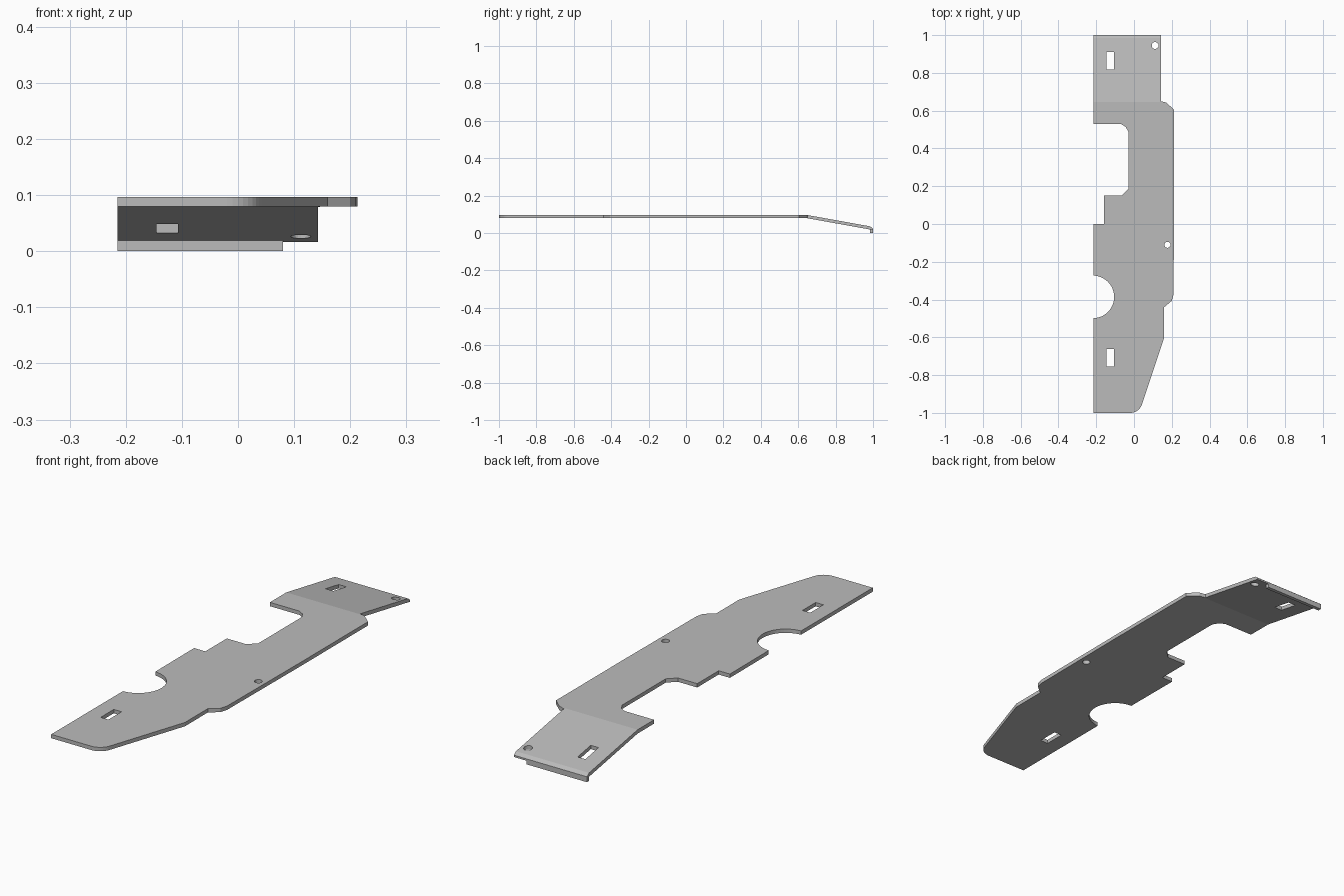
import bpy, bmesh, math
from mathutils import Vector

cube = bpy.data.objects.get("Cube")
if cube:
    bpy.data.objects.remove(cube, do_unlink=True)

LEFT, TOP, THICK = -0.215, 0.097, 0.017
BEND_Y, LIP_Y, SLOPE = 0.645, 0.985, 0.18

metal = bpy.data.materials.new("plain grey metal")
metal.use_nodes = True
grey = (0.5, 0.5, 0.5, 1)
metal.diffuse_color = grey
metal.node_tree.nodes["Principled BSDF"].inputs["Base Color"].default_value = grey


def arc(cx, cy, r, start, end, steps):
    angles = [math.radians(start + (end - start) * i / steps) for i in range(steps + 1)]
    return [(cx + r * math.cos(a), cy + r * math.sin(a)) for a in angles]


def slot(x, y, w, h):
    return [(x - w, y - h), (x + w, y - h), (x + w, y + h), (x - w, y + h)]


def hole(x, y, r):
    return arc(x, y, r, 0, 360, 24)[:-1]


def finish(bm, name):
    bmesh.ops.recalc_face_normals(bm, faces=bm.faces[:])
    mesh = bpy.data.meshes.new(name)
    bm.to_mesh(mesh)
    bm.free()
    mesh.materials.append(metal)
    obj = bpy.data.objects.new(name, mesh)
    bpy.context.collection.objects.link(obj)
    return obj


# Plate outline, counter-clockwise from the front left corner
outline = [(LEFT, -1)]
outline += arc(-0.02, -0.935, 0.065, -90, -19, 8)
outline += [(0.16, -0.6), (0.16, -0.44), (0.2, -0.407), (0.209, -0.375),
            (0.213, 0.14), (0.213, 0.605), (0.17, 0.643), (0.143, 0.65),
            (0.143, 1), (LEFT, 1), (LEFT, 0.53), (-0.07, 0.53)]
outline += [(-0.045, 0.515), (-0.03, 0.49), (-0.03, 0.185), (-0.065, 0.15),
            (-0.16, 0.15), (-0.16, 0), (LEFT, 0)]
outline += arc(LEFT - 0.003, -0.386, 0.113, 88, -88, 24)

# Slots and round holes
loops = [outline, slot(-0.126, 0.865, 0.019, 0.046), slot(-0.126, -0.708, 0.019, 0.046),
         hole(0.112, 0.945, 0.018), hole(0.177, -0.11, 0.016)]

bm = bmesh.new()
edges = []
for loop in loops:
    verts = [bm.verts.new((x, y, 0)) for x, y in loop]
    edges += [bm.edges.new((v, verts[i - 1])) for i, v in enumerate(verts)]
bmesh.ops.triangle_fill(bm, edges=edges, use_beauty=True, normal=(0, 0, 1))

# Fold lines
for y in (BEND_Y, LIP_Y):
    bmesh.ops.bisect_plane(bm, geom=bm.verts[:] + bm.edges[:] + bm.faces[:],
                           plane_co=(0, y, 0), plane_no=(0, 1, 0))

# Thickness
ext = bmesh.ops.extrude_face_region(bm, geom=bm.faces[:])
bottom = {g for g in ext["geom"] if isinstance(g, bmesh.types.BMVert)}

# Fold the rear down, with a steeper lip at the end
for v in bm.verts:
    y = v.co.y
    z = TOP - SLOPE * max(0, y - BEND_Y) - 0.6 * max(0, y - LIP_Y)
    v.co.z = max(z - THICK, 0.016) if v in bottom else z
finish(bm, "bent_plate")

# Narrow flange hanging from the rear lip
bm = bmesh.new()
bmesh.ops.create_cube(bm, size=1)
low, high = Vector((LEFT, 0.984, 0)), Vector((0.08, 1, 0.021))
for v in bm.verts:
    v.co = Vector([a + (c + 0.5) * (b - a) for a, b, c in zip(low, high, v.co)])
finish(bm, "rear_flange")
